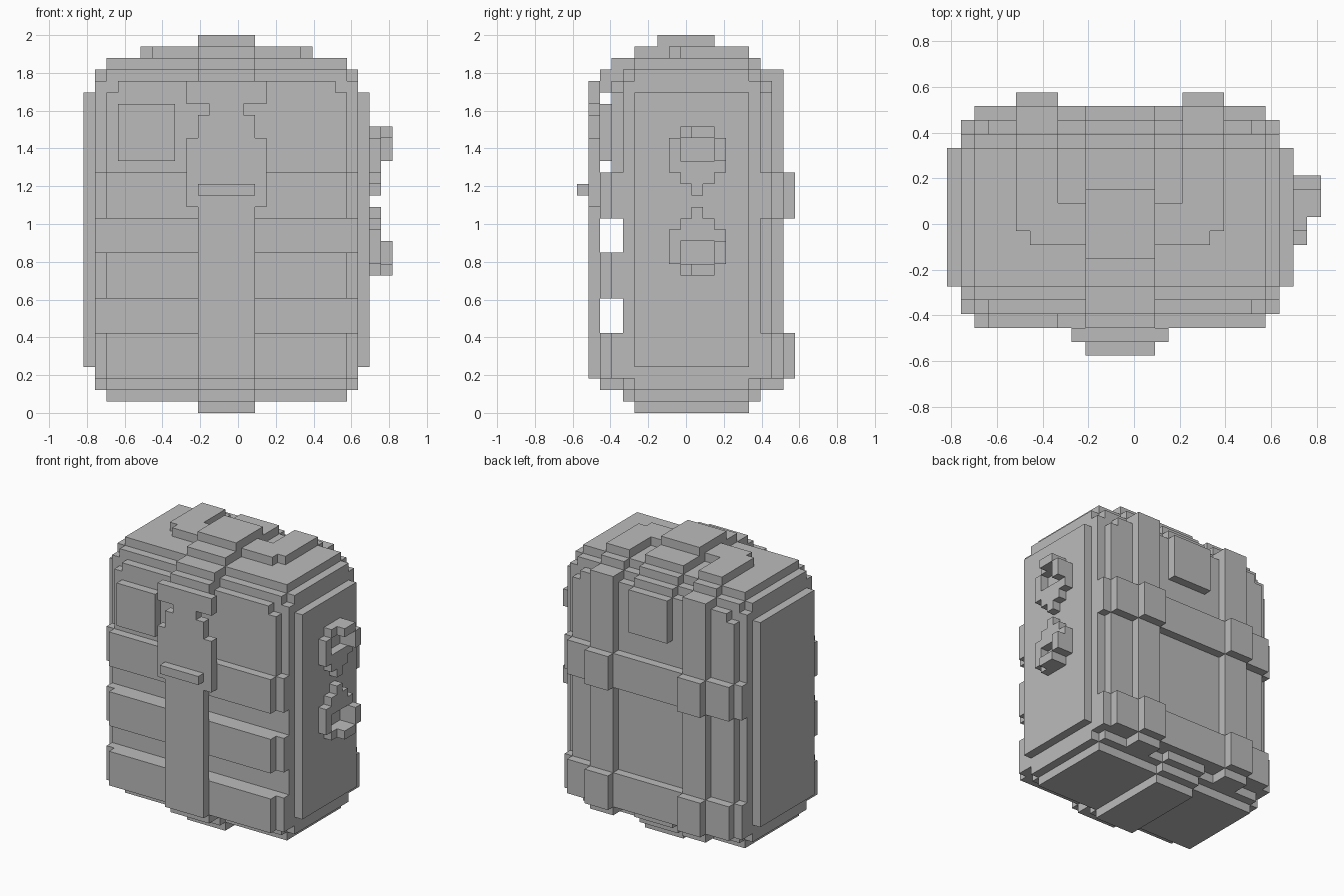
import bpy
import bmesh
from mathutils import Vector, Matrix

cube = bpy.data.objects.get("Cube")
if cube:
    bpy.data.objects.remove(cube, do_unlink=True)

UNIT = 2 / 33                      # one block of the model
ORIGIN = Vector((-13.5, -9.5, 0))  # grid corner, in blocks
WIDTH = 25                         # body width in blocks, for mirroring
FLIP = 37                          # sum of heights mirrored between the clips

grey = bpy.data.materials.new("plain grey")
grey.use_nodes = True
grey.diffuse_color = (0.5, 0.5, 0.5, 1)
grey.node_tree.nodes["Principled BSDF"].inputs["Base Color"].default_value = (0.5, 0.5, 0.5, 1)


def build(name, boxes):
    """Make one object from boxes given as block ranges (x, y, z)."""
    bm = bmesh.new()
    for ranges in boxes:
        low = Vector([r[0] for r in ranges])
        high = Vector([r[1] for r in ranges])
        centre = ((low + high) / 2 + ORIGIN) * UNIT
        size = (high - low) * UNIT
        bmesh.ops.create_cube(bm, size=1, matrix=Matrix.Translation(centre) @ Matrix.Diagonal(size.to_4d()))
    mesh = bpy.data.meshes.new(name)
    bm.to_mesh(mesh)
    bm.free()
    mesh.materials.append(grey)
    obj = bpy.data.objects.new(name, mesh)
    bpy.context.collection.objects.link(obj)
    return obj


def inset(n):
    """Width range of the body, stepped in by n blocks on both sides."""
    return (n, WIDTH - n)


def mirrored(boxes):
    """Swap boxes to the other side of the body."""
    return [((WIDTH - x[1], WIDTH - x[0]), y, z) for x, y, z in boxes]


def flipped(boxes):
    """Turn boxes upside down."""
    return [(x, y, (FLIP - z[1], FLIP - z[0])) for x, y, z in boxes]


# Body with stepped, rounded edges
build("body", [
    (inset(0), (5, 15), (4, 28)),
    (inset(1), (5, 15), (2, 30)),
    (inset(1), (4, 16), (3, 29)),
    (inset(2), (5, 15), (1, 31)),
    (inset(2), (4, 16), (2, 30)),
])

# Raised panels on the back and on the upper front
build("back_panel", [
    (inset(2), (16, 17), (4, 28)),
    (inset(3), (16, 17), (3, 29)),
])
build("upper_front_panel", [
    (inset(2), (3, 4), (21, 28)),
    (inset(3), (3, 4), (21, 29)),
])

# Bands: two go round front and back, the middle one is at the front only
for name, bottom in (("lower_band", 3), ("middle_band", 10), ("upper_band", 17)):
    z = (bottom, bottom + 4)
    back = 5 if name == "middle_band" else 17
    boxes = [(inset(1), (3, back), z), (inset(2), (2, 4), z)]
    if back == 17:
        boxes.append((inset(2), (17, 18), z))
    build(name, boxes)

# Centre strap over top, bottom and front
centre = inset(10)
build("centre_strap", [
    (centre, (5, 15), (0, 32)),
    (centre, (3, 16), (30, 31)),
    (centre, (4, 16), (1, 2)),
    (centre, (2, 17), (28, 30)),
    (centre, (2, 17), (2, 3)),
    (centre, (1, 2), (3, 18)),
])
build("top_handle", [(centre, (7, 12), (32, 33))])

# Shaped clasp at the front with its bar
build("front_clasp", [
    (inset(9), (1, 2), (18, 24)),
    (centre, (1, 2), (24, 26)),
    (inset(11), (1, 2), (26, 27)),
    (inset(9), (1, 2), (27, 29)),
])
build("clasp_bar", [(centre, (0, 1), (19, 20))])

# Small pouch at the front and pad at the back
build("front_pouch", [((3, 8), (2, 3), (22, 27))])
build("back_pad", [(centre, (17, 18), (24, 29)), (centre, (16, 17), (29, 30))])

# Shoulder straps from the top down the back, thicker where they cross bands
strap = [
    ((5, 10), (9, 11), (31, 32)),
    ((6, 10), (8, 9), (31, 32)),
    ((5, 8), (9, 15), (31, 32)),
    ((5, 8), (15, 16), (30, 31)),
    ((5, 8), (16, 17), (28, 30)),
    ((5, 8), (17, 18), (3, 30)),
    ((5, 8), (16, 18), (2, 3)),
    ((5, 8), (18, 19), (3, 7)),
    ((5, 8), (18, 19), (17, 21)),
]
build("right_shoulder_strap", strap)
build("left_shoulder_strap", mirrored(strap))

# Clips on the left side: a ring with a pointed end and an outer lip
near, far = (25, 26), (26, 27)
clip = [
    (near, (8, 9), (21, 24)),
    (near, (12, 13), (21, 24)),
    (near, (9, 12), (24, 25)),
    (near, (9, 12), (20, 22)),
    (near, (10, 11), (19, 20)),
    (far, (12, 13), (22, 24)),
    (far, (10, 12), (24, 25)),
]
build("upper_side_clip", clip)
build("lower_side_clip", flipped(clip))
